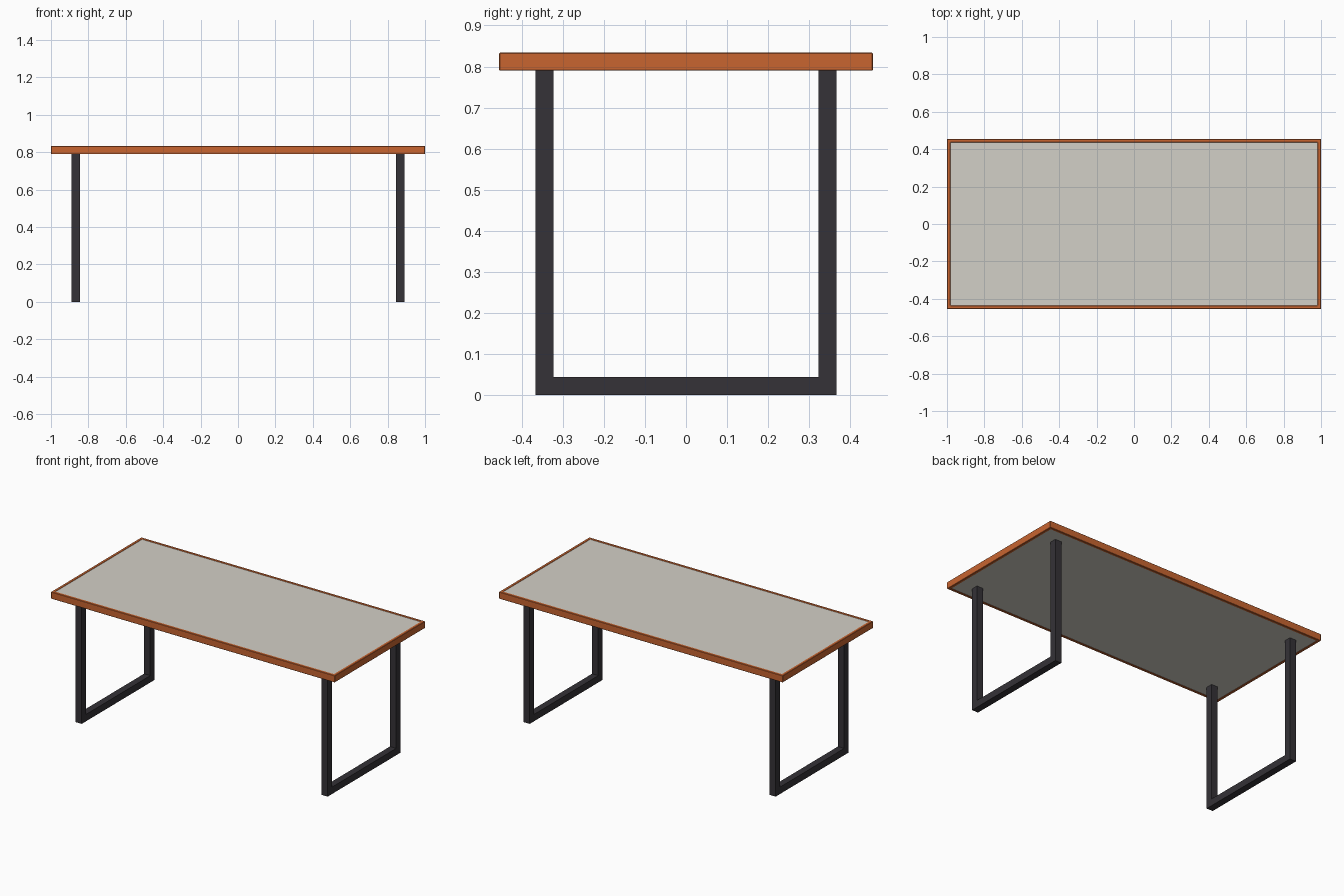
import bpy, bmesh

if "Cube" in bpy.data.objects:
    bpy.data.objects.remove(bpy.data.objects["Cube"])


def material(name, rgb):
    m = bpy.data.materials.new(name)
    m.diffuse_color = (*rgb, 1)
    m.use_nodes = True
    m.node_tree.nodes["Principled BSDF"].inputs["Base Color"].default_value = m.diffuse_color
    return m


def make_object(name, bm, mat, bevel=0):
    bmesh.ops.recalc_face_normals(bm, faces=bm.faces)
    mesh = bpy.data.meshes.new(name)
    bm.to_mesh(mesh)
    bm.free()
    mesh.materials.append(mat)
    ob = bpy.data.objects.new(name, mesh)
    bpy.context.collection.objects.link(ob)
    if bevel:
        mod = ob.modifiers.new("soft_edges", 'BEVEL')
        mod.width = bevel
        mod.segments = 1
    return ob


def rect(bm, hx, hy, z):
    return [bm.verts.new((x * hx, y * hy, z))
            for x, y in ((-1, -1), (1, -1), (1, 1), (-1, 1))]


wood = material("edge_wood", (0.58, 0.13, 0.03))
metal = material("leg_metal", (0.035, 0.032, 0.038))
stone = material("top_surface", (0.65, 0.63, 0.57))

HX, HY, Z0, Z1 = 1.0, 0.455, 0.79, 0.834
BAND, LEG = 0.018, 0.044

# Edge band: closed rectangular section swept round the table top
bm = bmesh.new()
rings = [rect(bm, HX - i, HY - i, z)
         for i, z in ((0, Z0), (0, Z1), (BAND, Z1), (BAND, Z0))]
for a, b in zip(rings, rings[1:] + rings[:1]):
    for i in range(4):
        j = (i + 1) % 4
        bm.faces.new((a[i], a[j], b[j], b[i]))
make_object("edge_band", bm, wood, 0.002)

# Inset panel, a hair below the band
bm = bmesh.new()
bmesh.ops.create_cube(bm, size=1)
for v in bm.verts:
    v.co.x *= 2 * (HX - BAND)
    v.co.y *= 2 * (HY - BAND)
    v.co.z = Z1 - 0.002 if v.co.z > 0 else Z0 + 0.002
make_object("top_panel", bm, stone)

# U-shaped leg frames extruded from a profile
W = 0.367
profile = [(-W, Z0 + 0.002), (-W, 0), (W, 0), (W, Z0 + 0.002),
           (W - LEG, Z0 + 0.002), (W - LEG, LEG), (LEG - W, LEG), (LEG - W, Z0 + 0.002)]
for name, cx in (("left_leg_frame", -0.867), ("right_leg_frame", 0.867)):
    bm = bmesh.new()
    face = bm.faces.new([bm.verts.new((cx - LEG / 2, y, z)) for y, z in profile])
    ext = bmesh.ops.extrude_face_region(bm, geom=[face], use_keep_orig=True)
    moved = [g for g in ext["geom"] if isinstance(g, bmesh.types.BMVert)]
    bmesh.ops.translate(bm, verts=moved, vec=(LEG, 0, 0))
    make_object(name, bm, metal)
